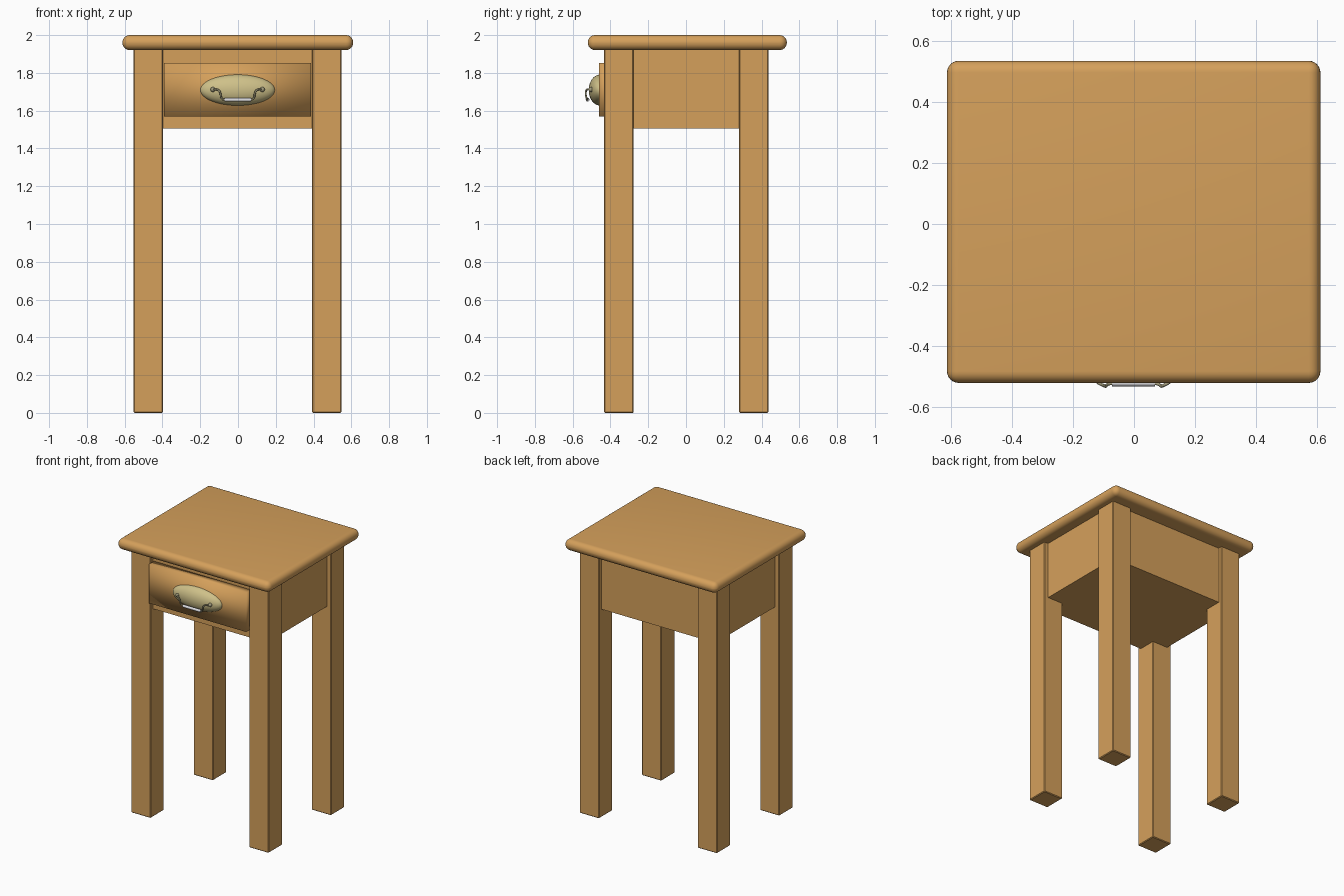
import bpy, math
from mathutils import Vector

if "Cube" in bpy.data.objects:
    bpy.data.objects.remove(bpy.data.objects["Cube"])


def material(name, rgb):
    m = bpy.data.materials.new(name)
    m.diffuse_color = (*rgb, 1)
    m.use_nodes = True
    m.node_tree.nodes["Principled BSDF"].inputs["Base Color"].default_value = m.diffuse_color
    return m


wood = material("warm wood", (0.665, 0.352, 0.105))
brass = material("pale brass", (0.62, 0.53, 0.25))
wire_metal = material("dull metal", (0.36, 0.33, 0.2))
grip_grey = material("light grey", (0.72, 0.72, 0.75))


def box(name, lo, hi, mat, bevel=0, segments=1):
    lo, hi = Vector(lo), Vector(hi)
    bpy.ops.mesh.primitive_cube_add(size=1, location=(lo + hi) / 2)
    o = bpy.context.object
    o.name = name
    o.scale = hi - lo
    bpy.ops.object.transform_apply(location=False, rotation=False, scale=True)
    o.data.materials.append(mat)
    if bevel:
        b = o.modifiers.new("bevel", 'BEVEL')
        b.width, b.segments, b.limit_method = bevel, segments, 'ANGLE'
        bpy.ops.object.modifier_apply(modifier="bevel")
    return o


def ball(name, loc, scale, mat, seg=32):
    bpy.ops.mesh.primitive_uv_sphere_add(segments=seg, ring_count=seg // 2, radius=1, location=loc)
    o = bpy.context.object
    o.name = name
    o.scale = scale
    bpy.ops.object.transform_apply(location=False, rotation=False, scale=True)
    bpy.ops.object.shade_smooth()
    o.data.materials.append(mat)
    return o


# Top board with half-round edge
box("table_top", (-0.612, -0.52, 1.921), (0.61, 0.534, 2.0), wood, 0.0385, 6)
bpy.ops.object.shade_smooth_by_angle(angle=math.radians(40))

# Four square legs
for xn, x in (("left", -0.4755), ("right", 0.47)):
    for yn, y in (("front", -0.355), ("back", 0.3585)):
        box(f"{yn}_{xn}_leg", (x - 0.078, y - 0.078, 0), (x + 0.078, y + 0.078, 1.93), wood, 0.005)

# Closed drawer case, set back slightly from the legs
box("drawer_case", (-0.521, -0.403, 1.505), (0.516, 0.407, 1.93), wood)

# Drawer front, softly shaded
box("drawer_front", (-0.391, -0.46, 1.569), (0.387, -0.402, 1.852), wood)
bpy.ops.object.shade_smooth()

# Oval domed handle plate
ball("handle_plate", (-0.002, -0.455, 1.709), (0.198, 0.06, 0.082), brass, 48)

# Bail handle: pivots, bent wires and a straight grip
for name, s in (("left", -1), ("right", 1)):
    ball(f"{name}_pivot", (-0.002 + s * 0.131, -0.503, 1.712), (0.013, 0.013, 0.013), wire_metal, 16)
    path = [(0.131, -0.503, 1.712), (0.117, -0.518, 1.713), (0.099, -0.528, 1.707),
            (0.091, -0.531, 1.69), (0.087, -0.527, 1.67), (0.078, -0.523, 1.66), (0.06, -0.521, 1.658)]
    c = bpy.data.curves.new(f"{name}_handle_wire", 'CURVE')
    c.dimensions = '3D'
    c.bevel_depth, c.bevel_resolution, c.resolution_u = 0.005, 3, 6
    c.use_fill_caps = True
    sp = c.splines.new('BEZIER')
    sp.bezier_points.add(len(path) - 1)
    for bp, (x, y, z) in zip(sp.bezier_points, path):
        bp.co = (-0.002 + s * x, y, z)
        bp.handle_left_type = bp.handle_right_type = 'AUTO'
    o = bpy.data.objects.new(f"{name}_handle_wire", c)
    c.materials.append(wire_metal)
    bpy.context.collection.objects.link(o)

bpy.ops.mesh.primitive_cylinder_add(vertices=24, radius=0.01, depth=0.141,
                                    location=(-0.002, -0.521, 1.658), rotation=(0, math.pi / 2, 0))
grip = bpy.context.object
grip.name = "handle_grip"
grip.data.materials.append(grip_grey)
bpy.ops.object.shade_smooth_by_angle(angle=math.radians(40))
